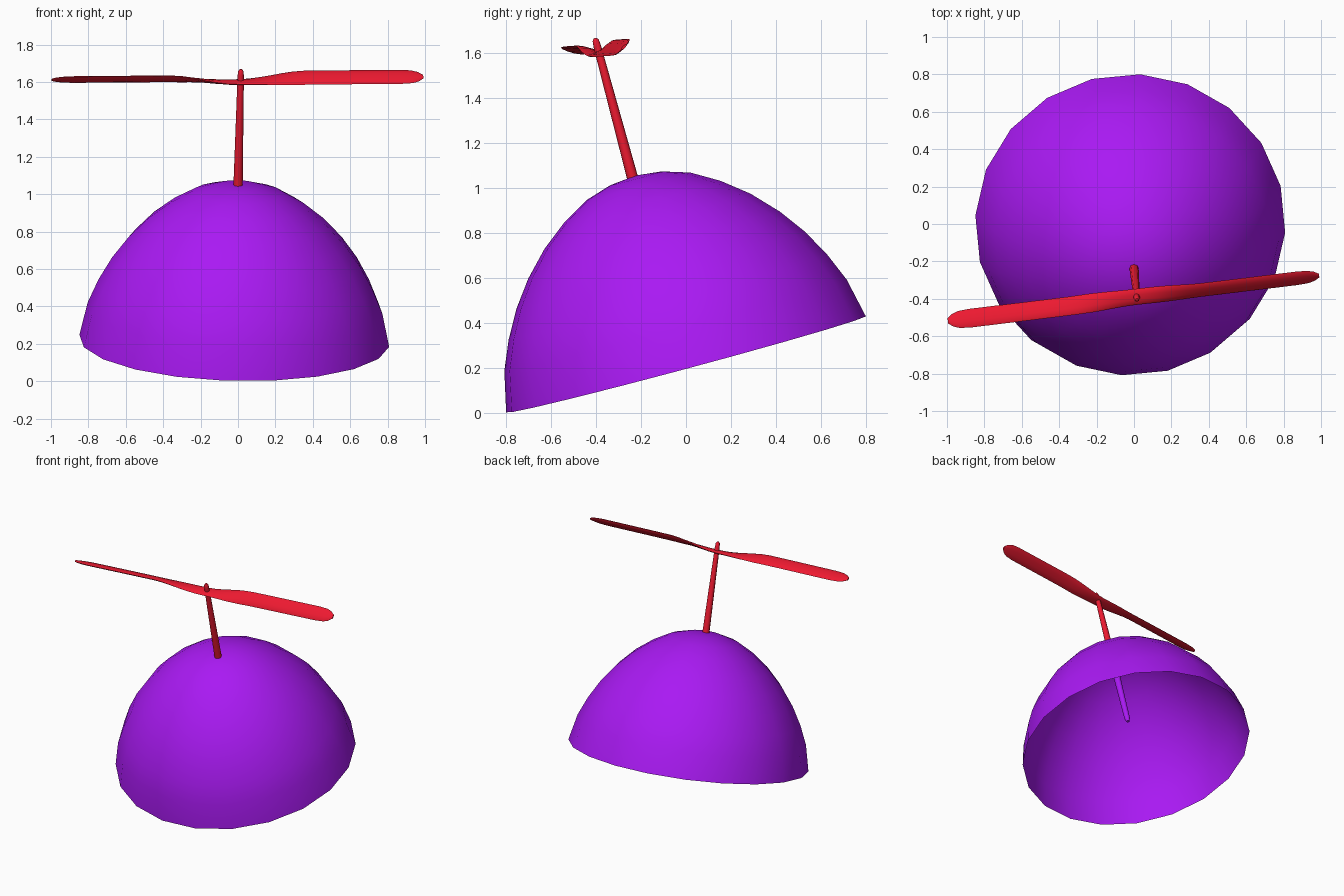
import bpy, bmesh
from math import sin, cos, pi, radians
from mathutils import Matrix, Vector

if "Cube" in bpy.data.objects:
    bpy.data.objects.remove(bpy.data.objects["Cube"])

# Shared tilted frame: origin at the rim centre, local z along the mast
FRAME = (Matrix.Translation((-0.02, 0, 0.216)) @ Matrix.Rotation(radians(1.4), 4, 'Y')
         @ Matrix.Rotation(radians(15), 4, 'X'))


def material(name, color):
    m = bpy.data.materials.new(name)
    m.diffuse_color = color
    m.use_nodes = True
    m.node_tree.nodes["Principled BSDF"].inputs["Base Color"].default_value = m.diffuse_color
    return m


purple = material("purple", (0.40, 0.01, 0.90, 1))
red = material("red", (0.85, 0.01, 0.03, 1))


def loft(name, rings, mat, cap_start=True, cap_end=True, angle=50):
    """Skin a list of equal-sized point rings."""
    bm = bmesh.new()
    loops = [[bm.verts.new(p) for p in ring] for ring in rings]
    n = len(loops[0])
    for a, b in zip(loops, loops[1:]):
        for i in range(n):
            j = (i + 1) % n
            bm.faces.new((a[i], a[j], b[j], b[i]))
    for loop, cap in ((loops[0], cap_start), (loops[-1], cap_end)):
        if cap:
            bm.faces.new(loop)
    bmesh.ops.remove_doubles(bm, verts=bm.verts, dist=1e-5)
    bmesh.ops.recalc_face_normals(bm, faces=bm.faces)
    bm.transform(FRAME)
    mesh = bpy.data.meshes.new(name)
    bm.to_mesh(mesh)
    bm.free()
    mesh.materials.append(mat)
    ob = bpy.data.objects.new(name, mesh)
    bpy.context.collection.objects.link(ob)
    bpy.ops.object.select_all(action='DESELECT')
    bpy.context.view_layer.objects.active = ob
    ob.select_set(True)
    bpy.ops.object.shade_smooth_by_angle(angle=radians(angle))
    return ob


def circle(r, z, n, turn=0.0, y=0.0):
    return [Vector((r * cos(2 * pi * i / n + turn), y + r * sin(2 * pi * i / n + turn), z))
            for i in range(n)]


# Cap dome: open 20-sided shell
profile = [(0.83, 0), (0.79, 0.18), (0.735, 0.31), (0.665, 0.435), (0.58, 0.55),
           (0.475, 0.66), (0.36, 0.75), (0.24, 0.82), (0.12, 0.857), (0, 0.87)]
loft("cap_dome", [circle(r, z, 20, radians(-3.3)) for r, z in profile],
     purple, cap_start=False, cap_end=False)

# Mast above the dome, and its purple peg inside
MAST_Y = -0.015
loft("mast", [circle(r, z, 8, y=MAST_Y) for r, z in
              [(0.025, 0.85), (0.017, 1.47), (0.014, 1.497), (0.007, 1.507)]], red)
loft("inner_peg", [circle(r, z, 8, y=MAST_Y) for r, z in
                   [(0.012, 0.27), (0.02, 0.30), (0.026, 0.865)]], purple)


# Propeller: one twisted two-bladed loft along its span
def smooth(t):
    t = max(0.0, min(1.0, t))
    return t * t * (3 - 2 * t)


def blade_ring(s):
    r, side = abs(s), (1 if s > 0 else -1)
    tip = max(0.0, (r - 0.88) / 0.12)
    half = 0.052 * max(0.08, (1 - tip ** 2.5)) ** 0.5 * (0.85 + 0.15 * smooth(r / 0.3))
    thick = 0.011 if r < 0.9 else 0.011 - 0.05 * (r - 0.9)
    pitch = side * radians(31) * smooth(r / 0.36)
    lift = 0.022 * smooth(r / 0.4)
    ring = []
    for i in range(10):
        a = 2 * pi * i / 10
        c, t = half * cos(a), thick * sin(a)
        ring.append(Vector((s, c * cos(pitch) - t * sin(pitch),
                            c * sin(pitch) + t * cos(pitch) + lift)))
    return ring


half_span = [0.06, 0.12, 0.18, 0.24, 0.3, 0.36, 0.5, 0.7, 0.88, 0.94, 0.975, 0.993, 1.0]
stations = [-s for s in reversed(half_span)] + [0] + half_span
place = Matrix.Translation((-0.017, MAST_Y - 0.005, 1.437)) @ Matrix.Rotation(radians(7.2), 4, 'Z')
loft("propeller", [[place @ p for p in blade_ring(s)] for s in stations], red, angle=60)
